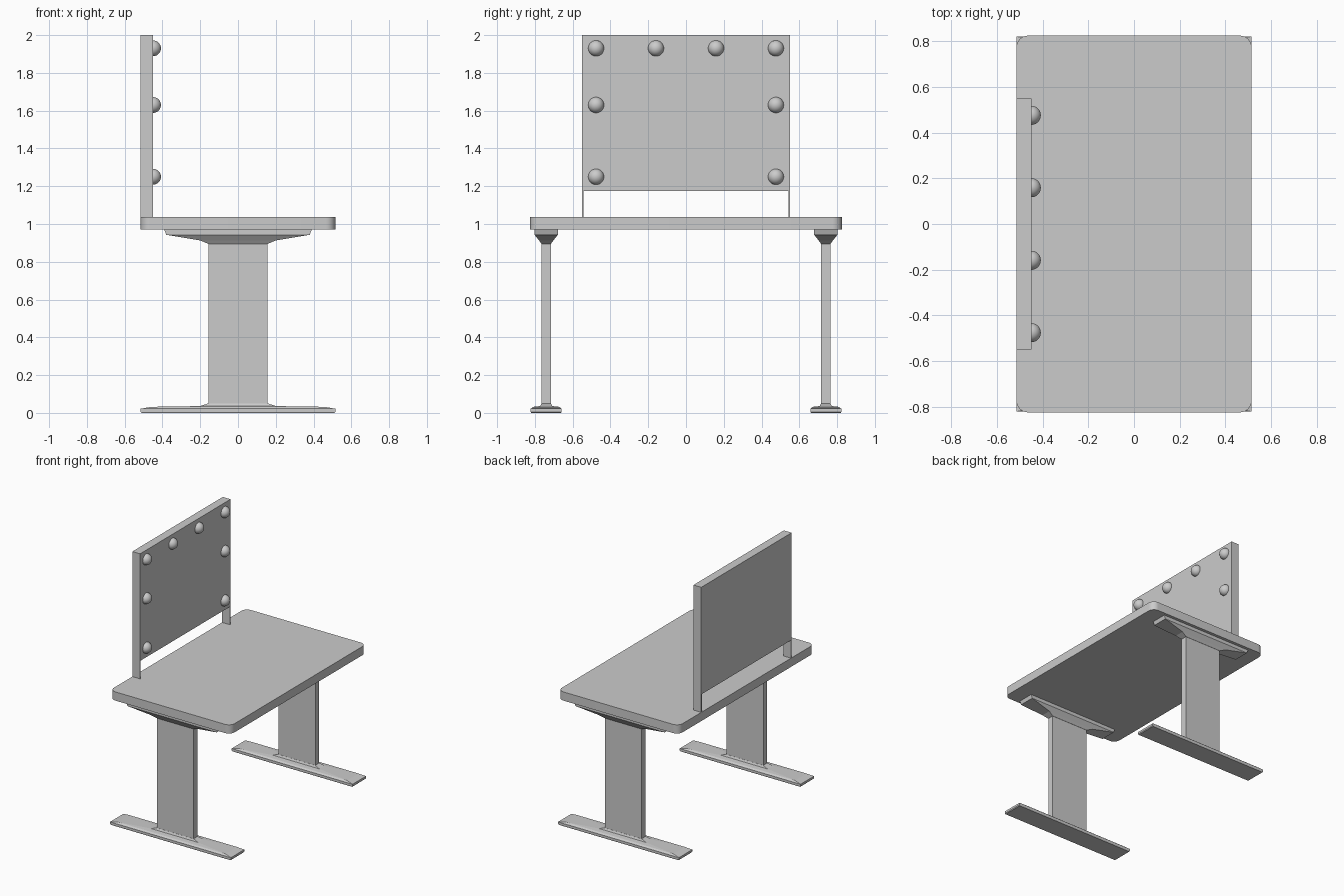
import bpy, bmesh

if "Cube" in bpy.data.objects:
    bpy.data.objects.remove(bpy.data.objects["Cube"])


def finish(bm, name, smooth=False):
    bmesh.ops.recalc_face_normals(bm, faces=bm.faces)
    me = bpy.data.meshes.new(name)
    bm.to_mesh(me)
    bm.free()
    ob = bpy.data.objects.new(name, me)
    bpy.context.collection.objects.link(ob)
    if smooth:
        bpy.ops.object.select_all(action='DESELECT')
        ob.select_set(True)
        bpy.context.view_layer.objects.active = ob
        bpy.ops.object.shade_smooth_by_angle()
    return ob


def extrude(bm, faces, vec):
    geo = bmesh.ops.extrude_face_region(bm, geom=faces)["geom"]
    verts = [g for g in geo if isinstance(g, bmesh.types.BMVert)]
    bmesh.ops.translate(bm, verts=verts, vec=vec)


def loft(name, y, sections):
    """Stack of rectangles (z, half x, half y) skinned together."""
    bm = bmesh.new()
    rings = [[bm.verts.new((sx * hx, y + sy * hy, z))
              for sx, sy in ((-1, -1), (1, -1), (1, 1), (-1, 1))]
             for z, hx, hy in sections]
    for a, b in zip(rings, rings[1:]):
        for i in range(4):
            j = (i + 1) % 4
            bm.faces.new((a[i], a[j], b[j], b[i]))
    bm.faces.new(rings[0][::-1])
    bm.faces.new(rings[-1])
    return finish(bm, name)


# Tabletop with rounded corners
bm = bmesh.new()
f = bm.faces.new([bm.verts.new((x, y, 0.97)) for x, y in
                  ((-0.515, -0.825), (0.515, -0.825), (0.515, 0.825), (-0.515, 0.825))])
bmesh.ops.bevel(bm, geom=bm.verts[:], offset=0.05, segments=8, profile=0.5, affect='VERTICES')
extrude(bm, bm.faces[:], (0, 0, 0.067))
finish(bm, "tabletop", True)

# Mirror panel: one arch profile with thin side posts over an open gap
bm = bmesh.new()
arch = ((-0.55, 1.035), (-0.55, 2), (0.55, 2), (0.55, 1.035),
        (0.542, 1.035), (0.542, 1.175), (-0.542, 1.175), (-0.542, 1.035))
bm.faces.new([bm.verts.new((-0.515, y, z)) for y, z in arch])
extrude(bm, bm.faces[:], (0.066, 0, 0))
finish(bm, "mirror_panel")

# Round bulbs half sunk in the mirror face
bulbs = [(y, 1.93) for y in (-0.476, -0.159, 0.159, 0.476)]
bulbs += [(y, z) for z in (1.63, 1.25) for y in (-0.476, 0.476)]
for n, (y, z) in enumerate(bulbs):
    bm = bmesh.new()
    bmesh.ops.create_uvsphere(bm, u_segments=24, v_segments=14, radius=0.042)
    bmesh.ops.translate(bm, verts=bm.verts, vec=(-0.45, y, z))
    finish(bm, f"bulb_{n + 1}", True)

# Two pedestal legs: foot, column and top bracket
for side, y in (("front", -0.74), ("back", 0.74)):
    loft(side + "_foot", y, [(0, 0.51, 0.079), (0.006, 0.515, 0.082), (0.022, 0.515, 0.082),
                             (0.032, 0.46, 0.07), (0.036, 0.2, 0.032), (0.05, 0.158, 0.025)])
    loft(side + "_column", y, [(0.03, 0.157, 0.024), (0.92, 0.157, 0.024)])
    loft(side + "_bracket", y, [(0.895, 0.158, 0.025), (0.913, 0.2, 0.038),
                                (0.943, 0.38, 0.062), (0.97, 0.39, 0.062)])
